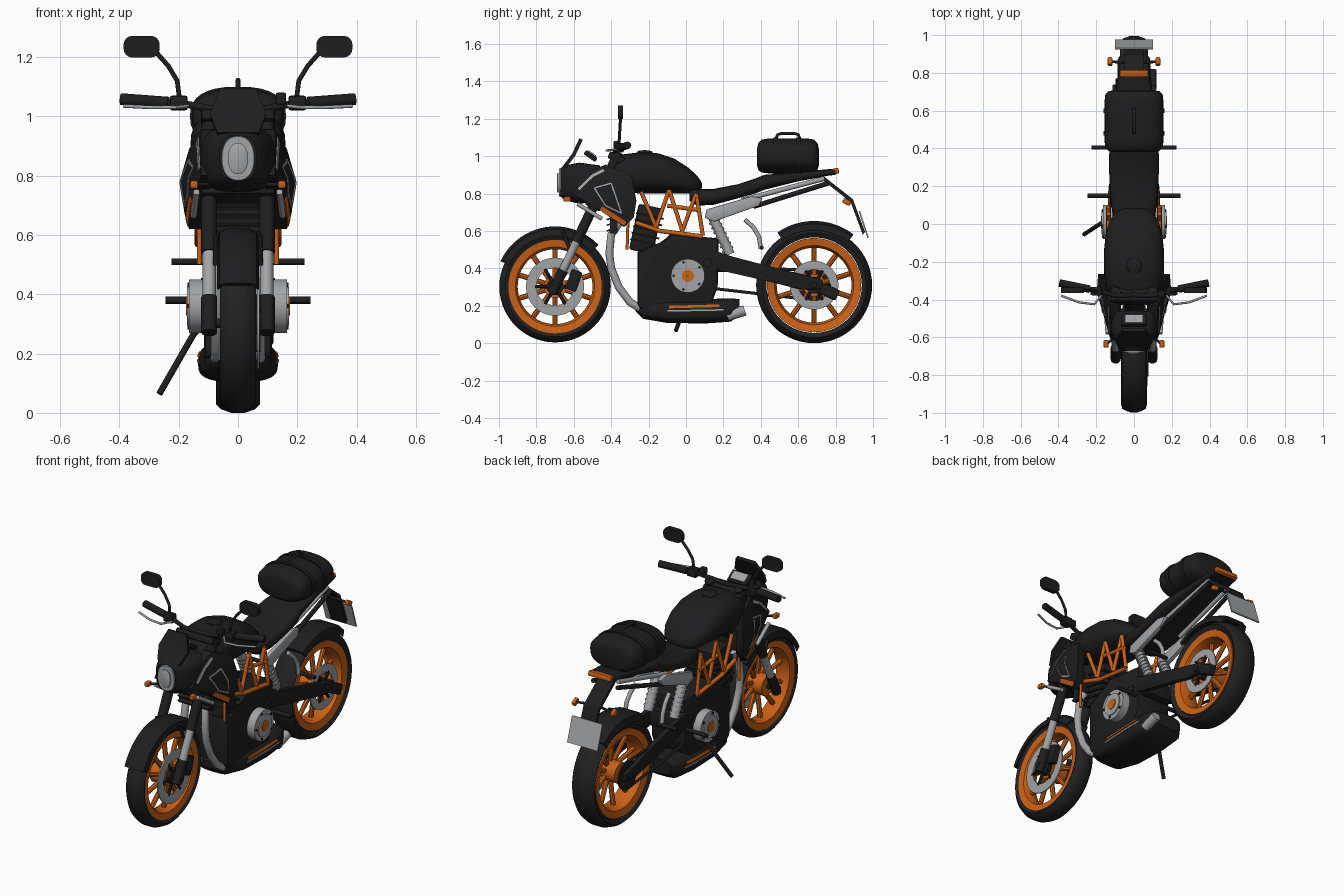
import bpy, bmesh, math
from mathutils import Vector, Matrix
from mathutils.bvhtree import BVHTree

cube = bpy.data.objects.get("Cube")
if cube:
    bpy.data.objects.remove(cube)


def material(name, rgb):
    m = bpy.data.materials.new(name)
    m.use_nodes = True
    m.diffuse_color = (*rgb, 1)
    m.node_tree.nodes["Principled BSDF"].inputs["Base Color"].default_value = (*rgb, 1)
    return m


BLACK = material("satin black", (.013, .013, .014))
RUBBER = material("tyre rubber", (.016, .016, .016))
ORANGE = material("orange", (.6, .12, .008))
GREY = material("silver grey", (.36, .37, .38))


# ---- helpers ----
def finish(name, bm, mat, both=False, bevel=0):
    if bevel:
        bmesh.ops.bevel(bm, geom=bm.edges[:], offset=bevel, segments=2, affect='EDGES', profile=.5)
    if both:
        copy = bmesh.ops.duplicate(bm, geom=bm.verts[:] + bm.edges[:] + bm.faces[:])["geom"]
        for v in copy:
            if isinstance(v, bmesh.types.BMVert):
                v.co.x *= -1
    bmesh.ops.recalc_face_normals(bm, faces=bm.faces[:])
    for f in bm.faces:
        f.smooth = True
    for e in bm.edges:
        e.smooth = e.calc_face_angle(0) < math.radians(38)
    me = bpy.data.meshes.new(name)
    bm.to_mesh(me)
    bm.free()
    me.materials.append(mat)
    ob = bpy.data.objects.new(name, me)
    bpy.context.collection.objects.link(ob)
    return ob


def skin(name, rings, mat, both=False, loop=False, bevel=0):
    bm = bmesh.new()
    vs = [[bm.verts.new(p) for p in r] for r in rings]
    n = len(vs[0])
    for i in range(len(vs) if loop else len(vs) - 1):
        a, b = vs[i], vs[(i + 1) % len(vs)]
        for j in range(n):
            bm.faces.new((a[j], a[(j + 1) % n], b[(j + 1) % n], b[j]))
    if not loop:
        bm.faces.new(vs[0])
        bm.faces.new(vs[-1])
    return finish(name, bm, mat, both, bevel)


def tube(name, pts, r, mat, both=False, sides=12):
    p = [Vector(q) for q in pts]
    along = (p[-1] - p[0]).normalized()
    ref = Vector((1, 0, 0)) if abs(along.x) < .7 else Vector((0, 0, 1))
    rings = []
    for i, c in enumerate(p):
        t = (p[min(i + 1, len(p) - 1)] - p[max(i - 1, 0)]).normalized()
        u = t.cross(ref).normalized()
        w = t.cross(u)
        rings.append([c + r * (u * math.cos(a) + w * math.sin(a))
                      for a in (math.tau * k / sides for k in range(sides))])
    return skin(name, rings, mat, both)


def lathe(name, y, z, profile, mat, both=False, start=0, sweep=360, steps=56):
    """Turn a closed (radius, x) profile about an axle along x."""
    full = sweep == 360
    angles = [math.radians(start + sweep * k / steps) for k in range(steps if full else steps + 1)]
    rings = [[(x, y + r * math.cos(a), z + r * math.sin(a)) for r, x in profile] for a in angles]
    return skin(name, rings, mat, both, loop=full)


def disc(name, y, z, r0, r1, x0, x1, mat, both=False):
    return lathe(name, y, z, [(r0, x0), (r1, x0), (r1, x1), (r0, x1)], mat, both)


def prism(name, outline, x0, x1, mat, both=False, bevel=0):
    return skin(name, [[(x, y, z) for y, z in outline] for x in (x0, x1)], mat, both, bevel=bevel)


def box(name, loc, size, mat, tilt=0, both=False, bevel=0):
    bm = bmesh.new()
    m = Matrix.Translation(loc) @ Matrix.Rotation(math.radians(tilt), 4, 'X') @ Matrix.Diagonal((*size, 1))
    bmesh.ops.create_cube(bm, size=1, matrix=m)
    return finish(name, bm, mat, both, bevel)


def loft(name, sections, mat, power=2.6, sides=32):
    """Rounded body from (y, low, high, half width) sections."""
    rings = []
    for y, lo, hi, hw in sections:
        ring = []
        for k in range(sides):
            c, s = math.cos(math.tau * k / sides), math.sin(math.tau * k / sides)
            ring.append((hw * math.copysign(abs(c) ** (2 / power), c), y,
                         (lo + hi) / 2 + (hi - lo) / 2 * math.copysign(abs(s) ** (2 / power), s)))
        rings.append(ring)
    return skin(name, rings, mat)


def stripe(name, body, pts, width, mat):
    """Thin plate laid on both flanks of a body along a (y, z) path."""
    tree = BVHTree.FromPolygons([v.co for v in body.data.vertices],
                                [p.vertices[:] for p in body.data.polygons])
    for a, b in zip(pts, pts[1:]):
        a, b = Vector((0, *a)), Vector((0, *b))
        side = (b - a).cross(Vector((1, 0, 0))).normalized() * width / 2
        rings = []
        for k in range(9):
            c = a.lerp(b, k / 8)
            edge = []
            for p in (c + side, c - side):
                hit = tree.ray_cast(Vector((1, p.y, p.z)), Vector((-1, 0, 0)))[0]
                if hit:
                    edge.append(hit)
            if len(edge) == 2:
                d = Vector((.004, 0, 0))
                rings.append([edge[0] + d, edge[1] + d, edge[1] - d, edge[0] - d])
        if len(rings) > 1:
            skin(name, rings, mat, both=True)


# ---- wheels ----
def wheel(label, y, z, r, hw, disc_r, fender):
    lathe(label + "_tyre", y, z, [(r - .055, -hw * .8), (r - .03, -hw), (r - .012, -hw * .75), (r, -hw * .3),
          (r, hw * .3), (r - .012, hw * .75), (r - .03, hw), (r - .055, hw * .8)], RUBBER)
    lathe(label + "_rim", y, z, [(.2, -.02), (.212, -hw * .75), (.252, -hw * .86), (.252, hw * .86),
          (.212, hw * .75), (.2, .02)], ORANGE)
    disc(label + "_hub", y, z, .012, .06, -.05, .05, ORANGE)
    for k in range(10):
        a = math.tau * (k + .5) / 10
        d = Vector((0, math.cos(a), math.sin(a)))
        c = Vector((0, y, z))
        tube(label + "_spoke", [c + d * .05 + Vector((.02, 0, 0)), c + d * .21], .014, ORANGE, sides=8)
    disc(label + "_brake_disc", y, z, disc_r * .64, disc_r, hw + .004, hw + .012, GREY)
    disc(label + "_disc_carrier", y, z, .01, .045, .045, hw + .018, BLACK)
    for k in range(6):
        a = math.tau * k / 6
        tube(label + "_carrier_arm", [(hw + .008, y, z), (hw + .008, y + disc_r * .7 * math.cos(a),
             z + disc_r * .7 * math.sin(a))], .009, BLACK, sides=6)
    tube(label + "_axle", [(-.125, y, z), (.125, y, z)], .016, BLACK)
    fr, fw, start, sweep = fender
    lathe(label + "_fender", y, z, [(fr - .05, -fw), (fr - .015, -fw * .9), (fr, -fw * .5), (fr, fw * .5),
          (fr - .015, fw * .9), (fr - .05, fw), (fr - .05, fw * .92), (fr - .02, fw * .75),
          (fr - .02, -fw * .75), (fr - .05, -fw * .92)], BLACK, start=start, sweep=sweep, steps=24)


wheel("front", -.70, .302, .298, .06, .155, (.322, .07, 44, 111))
wheel("rear", .685, .31, .31, .075, .13, (.343, .088, 52, 73))
box("front_caliper", (.085, -.6, .335), (.04, .06, .11), BLACK, -20, bevel=.008)
box("rear_caliper", (.1, .765, .275), (.04, .1, .06), BLACK, -25, bevel=.008)
disc("rear_sprocket", .685, .31, .02, .085, -.098, -.088, BLACK)


# ---- fork and steering ----
def on_fork(z, x=.097):
    return (x, -.70 + (z - .302) * .476, z)


tube("fork_foot", [on_fork(.27), on_fork(.39)], .027, BLACK, True)
tube("fork_slider", [on_fork(.37), on_fork(.545)], .022, GREY, True)
tube("fork_upper", [on_fork(.54), on_fork(1.02)], .027, BLACK, True)
for z in (.74, .99):
    box("fork_yoke", on_fork(z, 0), (.25, .09, .04), BLACK, -25, bevel=.01)
box("steering_head", (0, -.37, .84), (.1, .16, .2), BLACK, -25, bevel=.01)
tube("fender_stay", [(.075, -.62, .5), (.075, -.66, .6)], .01, BLACK, True)
tube("handlebar", [(0, -.375, 1.02), (.09, -.38, 1.025), (.17, -.36, 1.04), (.38, -.315, 1.058)], .012, BLACK, True)
tube("grip", [(.235, -.345, 1.046), (.395, -.312, 1.058)], .02, BLACK, True)
box("switch_pod", (.2, -.355, 1.045), (.06, .045, .05), BLACK, both=True, bevel=.008)
box("brake_reservoir", (.145, -.37, 1.06), (.035, .035, .04), BLACK, bevel=.006)
tube("lever", [(.17, -.375, 1.035), (.21, -.425, 1.03), (.29, -.415, 1.03), (.385, -.38, 1.035)], .006, GREY, True)
tube("mirror_arm", [(.195, -.36, 1.04), (.205, -.355, 1.12), (.235, -.352, 1.17), (.275, -.35, 1.215)],
     .008, BLACK, True)
bm = bmesh.new()
bmesh.ops.create_cube(bm, size=1, matrix=Matrix.Translation((.325, -.35, 1.235)) @ Matrix.Diagonal((.122, .028, .073, 1)))
bmesh.ops.bevel(bm, geom=[e for e in bm.edges if abs(e.verts[0].co.y - e.verts[1].co.y) > .01],
                offset=.03, segments=4, affect='EDGES', profile=.5)
finish("mirror", bm, BLACK, True)

# ---- headlight, screen and instruments ----
loft("headlight_housing", [(-.672, .785, .935, .062), (-.65, .765, .95, .085), (-.57, .745, .965, .125),
                           (-.46, .76, .95, .125)], BLACK, 3.2)
loft("headlight_ring", [(-.68, .785, .932, .054), (-.66, .78, .937, .058)], GREY, 2.3)
loft("headlight_lens", [(-.69, .815, .9, .028), (-.686, .805, .91, .034), (-.67, .805, .91, .034)], GREY, 2.2)
skin("windscreen", [[(-w, y, z), (w, y, z), (w, y + .018, z - .008), (-w, y + .018, z - .008)]
                    for w, y, z in ((.07, -.66, .945), (.095, -.61, 1.01), (.06, -.57, 1.095))], BLACK)
box("instrument_case", (0, -.51, 1.0), (.13, .075, .025), BLACK, -35, bevel=.006)
box("instrument_screen", (0, -.502, 1.014), (.095, .05, .008), GREY, -35)
tube("front_signal_stem", [(.1, -.6, .77), (.14, -.63, .77)], .007, BLACK, True)
box("front_signal", (.148, -.635, .77), (.028, .04, .028), ORANGE, both=True, bevel=.008)

# ---- tank and side shrouds ----
loft("fuel_tank", [(-.425, .87, .94, .07), (-.39, .83, .985, .12), (-.33, .81, 1.01, .15), (-.25, .80, 1.02, .16),
     (-.15, .80, 1.015, .16), (-.06, .80, .985, .15), (.01, .80, .94, .132), (.055, .805, .9, .105),
     (.078, .815, .87, .07), (.085, .83, .855, .03)], BLACK, 2.5)
loft("filler_cap", [(-.26, 1.015, 1.026, .015), (-.245, 1.01, 1.03, .035), (-.22, 1.01, 1.032, .042),
     (-.195, 1.01, 1.03, .035), (-.18, 1.012, 1.024, .015)], BLACK, 2.5)
outline = [(-.61, .80, .125), (-.51, .92, .125), (-.43, .955, .125), (-.29, .89, .165), (-.265, .76, .19),
           (-.28, .67, .18), (-.33, .62, .165), (-.46, .71, .155)]
bm = bmesh.new()
for inset in (0, .045):
    ring = [bm.verts.new((x - inset, y, z)) for y, z, x in outline]
    peak = bm.verts.new((.197 - inset, -.36, .78))
    for i in range(len(ring)):
        bm.faces.new((ring[i - 1], ring[i], peak))
    if inset:
        for i in range(len(ring)):
            bm.faces.new((outer[i - 1], outer[i], ring[i], ring[i - 1]))
    outer = ring
shroud = finish("side_shroud", bm, BLACK, True)
stripe("shroud_orange_stripe", shroud, [(-.59, .79), (-.455, .722), (-.325, .638)], .024, ORANGE)
stripe("shroud_upper_stripe", shroud, [(-.575, .822), (-.5, .895), (-.44, .925)], .014, GREY)
stripe("shroud_outline", shroud, [(-.49, .83), (-.4, .855), (-.345, .695), (-.43, .735), (-.49, .83)], .007, GREY)
tube("shroud_lower_trim", [(.14, -.58, .745), (.15, -.45, .665)], .011, GREY, True)
box("radiator", (0, -.385, .68), (.21, .04, .19), BLACK)
for k in range(6):
    box("radiator_slat", (0, -.41, .605 + k * .03), (.2, .03, .008), BLACK, 20)

# ---- trellis frame ----
truss = [(-.24, .81), (-.16, .62), (-.09, .82), (-.02, .60), (.055, .80), (.09, .575)]
tube("frame_zigzag", [(.135, y, z) for y, z in truss[:1]] + [(.135, -.2, .715)], .011, ORANGE, True)
for a, b in zip(truss, truss[1:]):
    tube("frame_strut", [(.135, *a), (.135, *b)], .011, ORANGE, True)
tube("frame_lower_rail", [(.135, -.27, .645), (.135, -.14, .6), (.135, .09, .57)], .012, ORANGE, True)
tube("frame_upper_rail", [(.135, -.1, .735), (.135, .08, .71)], .011, ORANGE, True)
tube("frame_down_tube", [(.13, -.31, .66), (.13, -.315, .5)], .008, ORANGE, True)

# ---- engine, belly pan and exhaust ----
prism("engine_block", [(-.26, .5), (-.26, .2), (-.2, .15), (.12, .17), (.17, .3), (.175, .56), (-.09, .585),
      (-.13, .52)], -.115, .115, BLACK, bevel=.018)
box("cylinder", (0, -.215, .61), (.21, .13, .25), BLACK, -12, bevel=.012)
for k in range(5):
    box("cooling_fin", (0, -.225 + k * .008, .54 + k * .035), (.23, .15, .01), BLACK, -12)
disc("engine_cover", .01, .36, .035, .09, .10, .165, GREY, True)
disc("cover_face", .01, .36, .03, .065, .10, .172, GREY, True)
disc("cover_centre", .01, .36, .001, .032, .10, .176, ORANGE, True)
for k in range(10):
    a = math.tau * k / 10
    y, z = .01 + .076 * math.cos(a), .36 + .076 * math.sin(a)
    disc("cover_bolt", y, z, .001, .007, .16, .17, BLACK, True) if k % 2 else None
disc("engine_plug", .115, .43, .001, .025, .1, .125, BLACK, True)
belly = loft("belly_pan", [(-.27, .17, .21, .07), (-.23, .13, .235, .11), (-.1, .108, .235, .13),
             (.1, .105, .235, .135), (.24, .115, .24, .13), (.285, .15, .235, .1)], BLACK, 3.2)
stripe("belly_orange_stripe", belly, [(-.09, .193), (.18, .2)], .014, ORANGE)
stripe("belly_grey_stripe", belly, [(-.1, .172), (.2, .178)], .008, GREY)
tube("exhaust_tip", [(.1, .22, .145), (.1, .315, .175)], .028, GREY)
tube("exhaust_header", [(.06, -.36, .64), (.065, -.4, .58), (.07, -.41, .48), (.07, -.4, .4), (.07, -.36, .3),
     (.07, -.3, .22), (.07, -.23, .175), (.07, -.15, .16)], .021, GREY, True)

# ---- swingarm, chain and suspension ----
prism("swingarm", [(.14, .5), (.24, .465), (.45, .41), (.73, .34), (.74, .29), (.62, .285), (.42, .335),
      (.2, .385), (.14, .4)], .085, .115, BLACK, True, bevel=.008)
box("swingarm_pivot", (0, .18, .43), (.2, .08, .1), BLACK, bevel=.01)
for y0, z0, z1 in ((.08, .41, .39), (.08, .3, .23)):
    tube("chain_run", [(-.094, y0, z0), (-.094, .685, z1)], .008, BLACK)
tube("shock", [(.085, .14, .68), (.085, .235, .475)], .026, GREY, True)
for k in range(7):
    t = k / 6
    tube("shock_coil", [(.085, .15 + .07 * t, .655 - .15 * t), (.085, .155 + .07 * t, .645 - .15 * t)], .032, GREY, True)

# ---- subframe, seat and tail ----
prism("subframe_plate", [(.1, .67), (.11, .715), (.35, .785), (.41, .775), (.39, .735), (.15, .65)], .095, .122, GREY, True, .005)
tube("subframe_rail", [(.085, .3, .765), (.07, .74, .88)], .013, GREY, True)
tube("tail_rail", [(.1, .36, .73), (.08, .76, .855)], .013, BLACK, True)
loft("seat", [(.02, .76, .83, .09), (.06, .735, .825, .115), (.15, .74, .825, .125), (.28, .775, .85, .132),
     (.37, .80, .88, .132), (.42, .82, .9, .12), (.6, .865, .915, .1), (.76, .895, .93, .085), (.8, .9, .93, .08)],
     BLACK, 3.2)
box("tail_light", (0, .8, .92), (.15, .035, .03), ORANGE, 10, bevel=.006)
for a, b in (((.72, .88), (.88, .755)), ((.88, .755), (.945, .58))):
    skin("plate_bracket", [[(-.05, y, z), (.05, y, z), (.05, y + .012, z + .015), (-.05, y + .012, z + .015)]
                           for y, z in (a, b)], BLACK)
box("number_plate", (0, .95, .635), (.2, .008, .15), GREY, 18)
tube("rear_signal_stem", [(0, .85, .765), (.125, .86, .755)], .007, BLACK, True)
box("rear_signal", (.127, .86, .755), (.024, .045, .028), ORANGE, -30, both=True, bevel=.007)

# ---- luggage bag ----
loft("bag", [(.38, .95, 1.04, .1), (.387, .925, 1.07, .135), (.405, .912, 1.088, .152), (.44, .908, 1.094, .156),
     (.65, .908, 1.094, .156), (.685, .912, 1.088, .152), (.703, .925, 1.07, .135), (.71, .95, 1.04, .1)], BLACK, 2.5)
for y in (.48, .6):
    loft("bag_strap", [(y - .012, .9, 1.1, .162), (y + .012, .9, 1.1, .162)], BLACK, 2.5)
tube("bag_handle", [(0, .48, 1.09), (0, .49, 1.115), (0, .515, 1.122), (0, .575, 1.122), (0, .6, 1.115), (0, .61, 1.09)],
     .008, BLACK)

# ---- pegs and stand ----
tube("rear_peg_bracket", [(.11, .315, .66), (.115, .36, .62), (.12, .39, .57), (.12, .4, .505)], .012, GREY, True)
tube("rear_peg", [(.1, .405, .51), (.225, .405, .51)], .011, BLACK, True)
tube("front_peg", [(.1, .15, .38), (.245, .15, .38)], .012, BLACK, True)
tube("side_stand", [(-.1, .04, .32), (-.15, .02, .265), (-.265, -.055, .065)], .011, BLACK)
